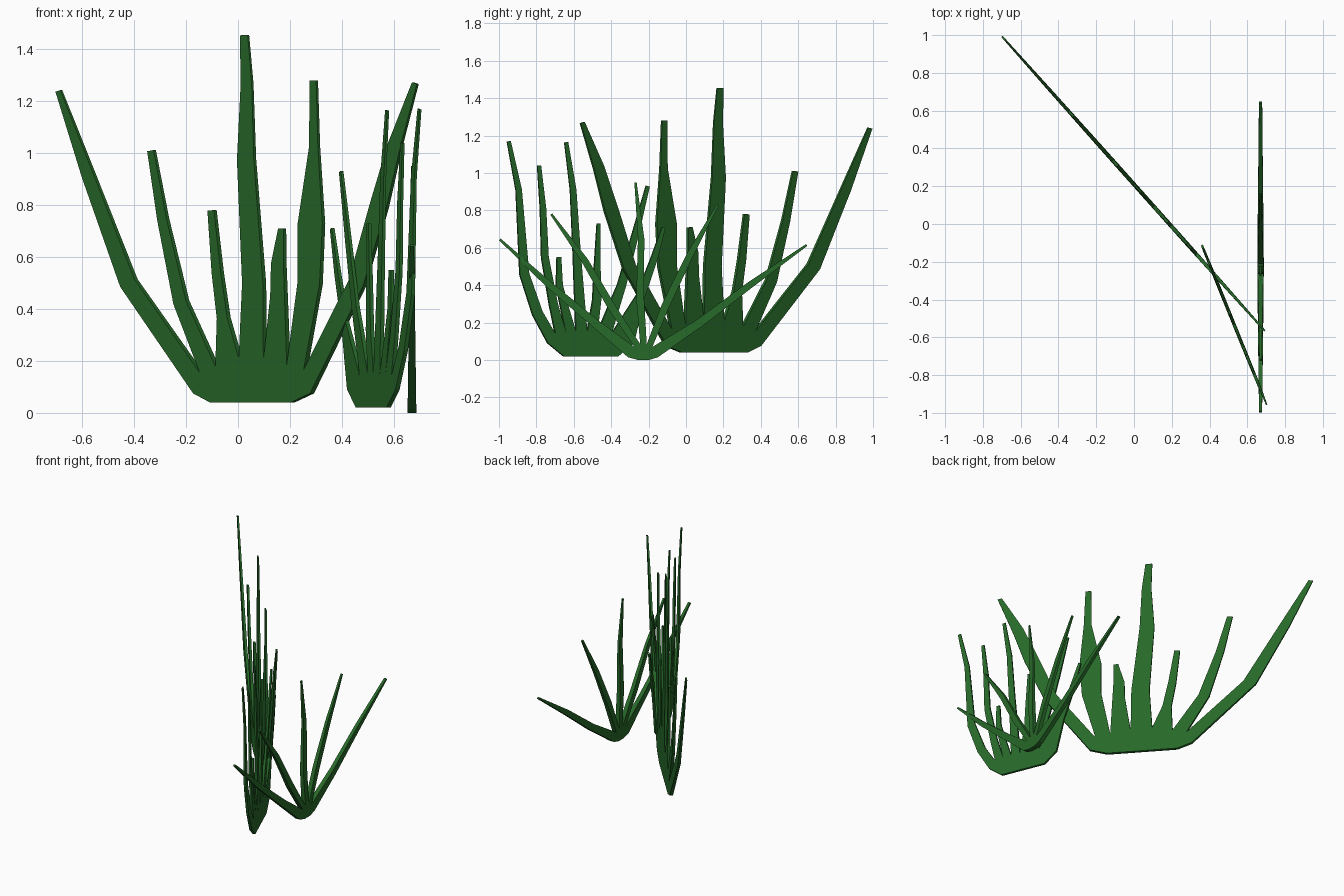
import bpy
import bmesh
from mathutils import Vector

default_cube = bpy.data.objects.get("Cube")
if default_cube:
    bpy.data.objects.remove(default_cube, do_unlink=True)

# Single leaf colour
leaf_green = bpy.data.materials.new("leaf_green")
leaf_green.use_nodes = True
leaf_colour = (0.02, 0.14, 0.022, 1.0)
leaf_green.diffuse_color = leaf_colour
shader = leaf_green.node_tree.nodes["Principled BSDF"]
shader.inputs["Base Color"].default_value = leaf_colour
shader.inputs["Roughness"].default_value = 0.8


def blade_rungs(root_left, root_right, path):
    """Left and right points across a blade at each (along, height, width) step."""
    centres = [(Vector(root_left) + Vector(root_right)) / 2]
    centres += [Vector(step[:2]) for step in path]
    rungs = []
    for i, step in enumerate(path, start=1):
        ahead = centres[min(i + 1, len(path))]
        direction = (ahead - centres[i - 1]).normalized()
        side = Vector((-direction.y, direction.x)) * step[2] / 2
        rungs.append((centres[i] + side, centres[i] - side))
    return rungs


def make_tuft(name, place, normal, bottom, notches, blades, thick_base, thick_tip):
    """A flat fan of blades growing from one base, thinner towards the tips."""
    bm = bmesh.new()
    normal = Vector(normal).normalized()
    top = max(path[-1][1] for path in blades)

    def pair(point):
        along, height = point
        half = (thick_base + (thick_tip - thick_base) * height / top) / 2
        centre = Vector((*place(along), height))
        return bm.verts.new(centre + normal * half), bm.verts.new(centre - normal * half)

    def wall(a, b):
        bm.faces.new((a[0], b[0], b[1], a[1]))

    def panel(points):
        bm.faces.new([p[0] for p in points])
        bm.faces.new([p[1] for p in reversed(points)])

    # Shared base
    roots = [pair(p) for p in notches]
    floor = [pair(p) for p in bottom]
    panel(roots + floor[::-1])
    underside = [roots[0]] + floor + [roots[-1]]
    for a, b in zip(underside, underside[1:]):
        wall(a, b)

    # Blades rise from neighbouring notches
    for i, path in enumerate(blades):
        left, right = roots[i], roots[i + 1]
        for points in blade_rungs(notches[i], notches[i + 1], path):
            new_left, new_right = pair(points[0]), pair(points[1])
            panel([left, right, new_right, new_left])
            wall(left, new_left)
            wall(right, new_right)
            left, right = new_left, new_right
        wall(left, right)

    bmesh.ops.recalc_face_normals(bm, faces=bm.faces)
    mesh = bpy.data.meshes.new(name)
    bm.to_mesh(mesh)
    bm.free()
    mesh.materials.append(leaf_green)
    tuft = bpy.data.objects.new(name, mesh)
    bpy.context.collection.objects.link(tuft)
    return tuft


# Large diagonal tuft, measured along x
make_tuft(
    "large_grass_tuft",
    place=lambda x: (x, 0.21 - 1.12 * x),
    normal=(1.12, 1, 0),
    bottom=[(-0.1, 0.04), (0.21, 0.04)],
    notches=[(-0.165, 0.075), (-0.14, 0.155), (-0.08, 0.18), (0.01, 0.21),
             (0.105, 0.2), (0.195, 0.185), (0.26, 0.165), (0.285, 0.075)],
    blades=[
        [(-0.42, 0.5, 0.062), (-0.575, 0.915, 0.046), (-0.69, 1.24, 0.02)],
        [(-0.218, 0.425, 0.05), (-0.288, 0.745, 0.036), (-0.333, 1.01, 0.025)],
        [(-0.055, 0.365, 0.04), (-0.078, 0.54, 0.035), (-0.1, 0.78, 0.025)],
        [(0.062, 0.5, 0.08), (0.033, 0.975, 0.065), (0.035, 1.27, 0.042),
         (0.025, 1.455, 0.03)],
        [(0.158, 0.45, 0.055), (0.157, 0.575, 0.048), (0.17, 0.71, 0.02)],
        [(0.278, 0.5, 0.085), (0.283, 0.73, 0.095), (0.295, 1.025, 0.034),
         (0.292, 1.28, 0.025)],
        [(0.46, 0.5, 0.06), (0.545, 0.8, 0.065), (0.605, 1.03, 0.05),
         (0.683, 1.27, 0.02)],
    ],
    thick_base=0.022, thick_tip=0.008,
)

# Medium tuft at the front, measured along y
make_tuft(
    "medium_grass_tuft",
    place=lambda y: (0.314 - 0.406 * y, y),
    normal=(1, 0.406, 0),
    bottom=[(-0.655, 0.02), (-0.365, 0.02)],
    notches=[(-0.74, 0.09), (-0.7, 0.14), (-0.645, 0.15), (-0.59, 0.15),
             (-0.53, 0.15), (-0.475, 0.15), (-0.4, 0.14), (-0.28, 0.09)],
    blades=[
        [(-0.795, 0.25, 0.055), (-0.865, 0.46, 0.05), (-0.895, 0.91, 0.032),
         (-0.948, 1.17, 0.02)],
        [(-0.71, 0.3, 0.045), (-0.755, 0.55, 0.038), (-0.765, 0.81, 0.032),
         (-0.786, 1.04, 0.02)],
        [(-0.65, 0.28, 0.042), (-0.678, 0.4, 0.035), (-0.68, 0.55, 0.022)],
        [(-0.586, 0.59, 0.04), (-0.604, 0.91, 0.033), (-0.641, 1.165, 0.02)],
        [(-0.478, 0.32, 0.045), (-0.475, 0.51, 0.032), (-0.468, 0.73, 0.018)],
        [(-0.345, 0.4, 0.045), (-0.275, 0.66, 0.036), (-0.205, 0.93, 0.02)],
        [(-0.245, 0.34, 0.045), (-0.172, 0.54, 0.035), (-0.12, 0.71, 0.018)],
    ],
    thick_base=0.018, thick_tip=0.008,
)

# Low spreading tuft on the left, measured along y
make_tuft(
    "spreading_grass_tuft",
    place=lambda y: (0.67, y),
    normal=(1, 0, 0),
    bottom=[(-0.255, 0), (-0.2, 0)],
    notches=[(-0.31, 0.015), (-0.275, 0.07), (-0.245, 0.085),
             (-0.21, 0.085), (-0.18, 0.07), (-0.15, 0.015)],
    blades=[
        [(-0.49, 0.2, 0.045), (-0.74, 0.41, 0.035), (-0.995, 0.645, 0.012)],
        [(-0.395, 0.28, 0.042), (-0.54, 0.53, 0.036), (-0.72, 0.78, 0.012)],
        [(-0.245, 0.33, 0.042), (-0.24, 0.65, 0.034), (-0.27, 0.95, 0.012)],
        [(-0.11, 0.29, 0.042), (0.02, 0.56, 0.036), (0.17, 0.83, 0.012)],
        [(0.075, 0.2, 0.045), (0.34, 0.4, 0.036), (0.645, 0.615, 0.012)],
    ],
    thick_base=0.034, thick_tip=0.008,
)
